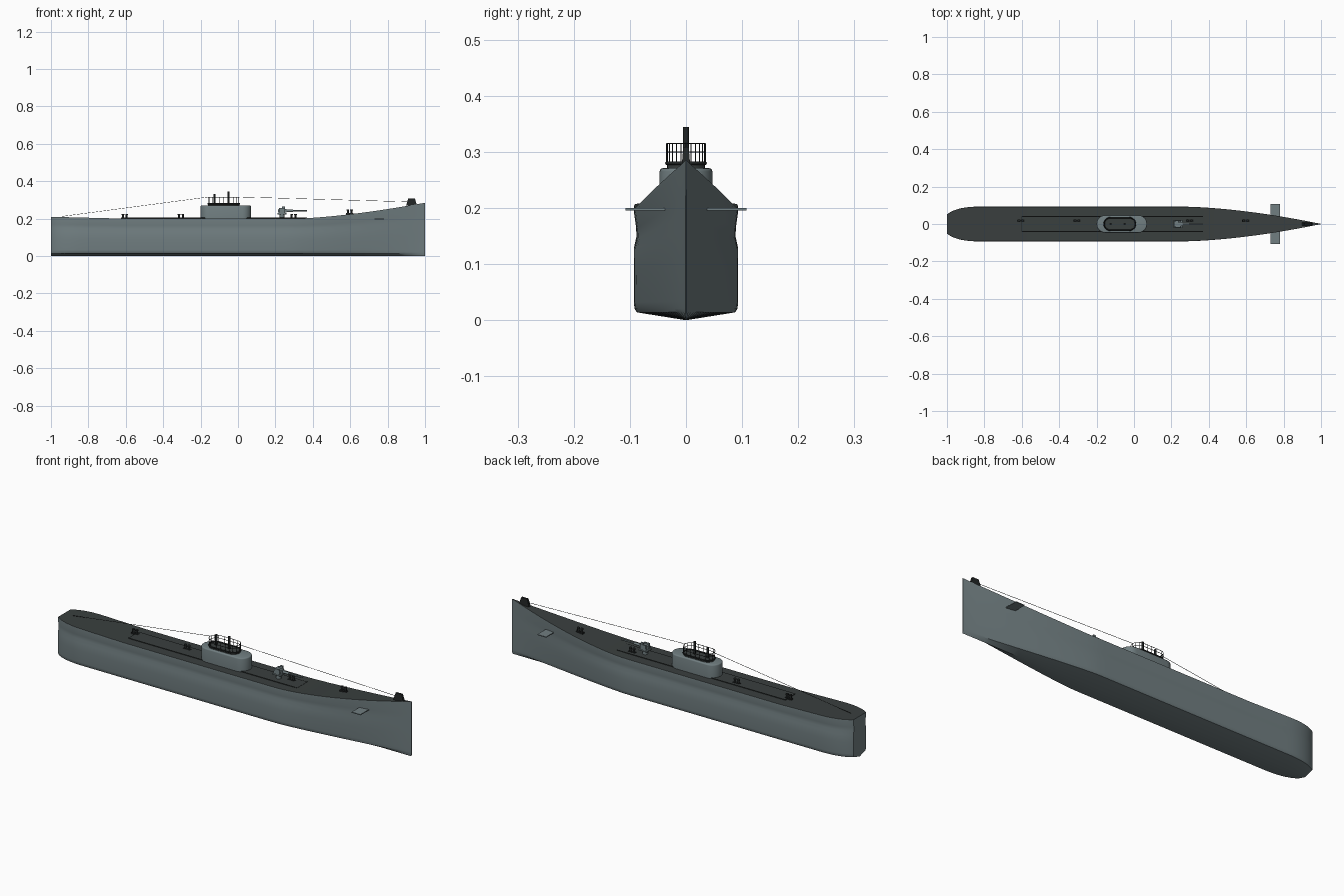
import bpy, bmesh, math
from mathutils import Vector

if "Cube" in bpy.data.objects:
    bpy.data.objects.remove(bpy.data.objects["Cube"])


def material(name, rgb):
    m = bpy.data.materials.new(name)
    m.use_nodes = True
    m.diffuse_color = (*rgb, 1)
    m.node_tree.nodes["Principled BSDF"].inputs["Base Color"].default_value = (*rgb, 1)
    return m


GREY = material("hull grey", (0.165, 0.21, 0.22))
DECK = material("deck dark grey", (0.042, 0.05, 0.049))
BLACK = material("fitting black", (0.015, 0.018, 0.018))


def finish(name, bm, *mats, smooth=True):
    bmesh.ops.recalc_face_normals(bm, faces=bm.faces)
    me = bpy.data.meshes.new(name)
    bm.to_mesh(me)
    bm.free()
    ob = bpy.data.objects.new(name, me)
    bpy.context.collection.objects.link(ob)
    for m in mats:
        me.materials.append(m)
    if smooth:
        bpy.ops.object.select_all(action="DESELECT")
        ob.select_set(True)
        bpy.context.view_layer.objects.active = ob
        bpy.ops.object.shade_smooth_by_angle(angle=math.radians(35))
    return ob


def box(name, centre, size, mat, top=1.0, bevel=0):
    bm = bmesh.new()
    bmesh.ops.create_cube(bm, size=1)
    for v in bm.verts:
        k = top if v.co.z > 0 else 1
        v.co = Vector((v.co.x * size[0] * k, v.co.y * size[1] * k, v.co.z * size[2])) + Vector(centre)
    if bevel:
        bmesh.ops.bevel(bm, geom=bm.edges[:], offset=bevel, segments=2, affect="EDGES")
    return finish(name, bm, mat)


def rod(name, a, b, r, mat, sides=12):
    a, b = Vector(a), Vector(b)
    bm = bmesh.new()
    bmesh.ops.create_cone(bm, cap_ends=True, segments=sides, radius1=r, radius2=r, depth=(b - a).length)
    turn = (b - a).to_track_quat("Z", "Y")
    for v in bm.verts:
        v.co = turn @ v.co + (a + b) / 2
    return finish(name, bm, mat)


def stadium(x0, x1, r, n=12):
    """Outline with straight sides and round ends."""
    pts = []
    for cx, start in ((x1 - r, -90), (x0 + r, 90)):
        for i in range(n + 1):
            a = math.radians(start + 180 * i / n)
            pts.append((cx + r * math.cos(a), r * math.sin(a)))
    return pts


def slab(name, outline, z0, z1, mat, bevel=0):
    bm = bmesh.new()
    base = bm.faces.new([bm.verts.new((x, y, z0)) for x, y in outline])
    up = bmesh.ops.extrude_face_region(bm, geom=[base])["geom"]
    top = [v for v in up if isinstance(v, bmesh.types.BMVert)]
    bmesh.ops.translate(bm, verts=top, vec=(0, 0, z1 - z0))
    if bevel:
        edges = [e for e in bm.edges if all(v in top for v in e.verts)]
        bmesh.ops.bevel(bm, geom=edges, offset=bevel, segments=3, affect="EDGES", profile=0.5)
    return finish(name, bm, mat)


def tube(name, pts, r, mat, cyclic=True):
    cu = bpy.data.curves.new(name, "CURVE")
    cu.dimensions = "3D"
    cu.bevel_depth = r
    cu.bevel_resolution = 1
    sp = cu.splines.new("POLY")
    sp.points.add(len(pts) - 1)
    for p, co in zip(sp.points, pts):
        p.co = (*co, 1)
    sp.use_cyclic_u = cyclic
    ob = bpy.data.objects.new(name, cu)
    bpy.context.collection.objects.link(ob)
    cu.materials.append(mat)
    return ob


# Hull lines: deck height and half width along the length
def sheer(x):
    if x > 0.3:
        return 0.2 + 0.085 * ((x - 0.3) / 0.7) ** 1.5
    return 0.2 + 0.01 * max(0, (-0.6 - x) / 0.4)


def beam(x):
    if x > 0.25:
        return max(0.001, 0.093 * (1 - ((x - 0.25) / 0.75) ** 1.7))
    u = max(0, (-0.82 - x) / 0.18)
    return 0.093 * math.sqrt(1 - 0.7 * u ** 2.5)


# Hull: lofted sections, with a shallow keel and a slight waist above the tanks
SECTION = [(0, 0), (0.94, 0.07), (0.985, 0.1), (1, 0.16), (1, 0.45), (0.995, 0.64),
           (0.95, 0.73), (0.955, 0.82), (1, 0.97), (0.99, 1)]
stations = [-1 + 0.18 * (1 - math.cos(math.pi / 2 * i / 10)) for i in range(11)]
stations += [-0.82 + 1.82 * i / 50 for i in range(1, 51)]
bm = bmesh.new()
rings = []
for x in stations:
    fine = max(0, (x - 0.3) / 0.7)
    half = []
    for w, h in SECTION:
        taper = 1 - 0.4 * fine * (1 - h)
        z = h * 0.2 + (sheer(x) - 0.2) * h ** 2
        half.append((x, beam(x) * w * taper, z))
    full = half + [(a, -b, c) for a, b, c in reversed(half[1:])]
    rings.append([bm.verts.new(p) for p in full])
deck_at = len(SECTION) - 1
for a, b in zip(rings, rings[1:]):
    for i in range(len(a)):
        j = (i + 1) % len(a)
        f = bm.faces.new((a[i], a[j], b[j], b[i]))
        f.material_index = 1 if i == deck_at else 0
bm.faces.new(rings[0])
bm.faces.new(rings[-1])
finish("hull", bm, GREY, DECK)

# Raised walkway on the deck
box("deck_walkway", (-0.115, 0, 0.201), (0.97, 0.08, 0.006), DECK)
for s, side in ((1, "left"), (-1, "right")):
    rod(f"walkway_edge_{side}", (-0.6, s * 0.04, 0.203), (0.37, s * 0.04, 0.203), 0.002, BLACK, 6)
rod("walkway_edge_aft", (-0.6, -0.04, 0.203), (-0.6, 0.04, 0.203), 0.002, BLACK, 6)

# Conning tower and bridge
slab("conning_tower", stadium(-0.2, 0.07, 0.047), 0.198, 0.271, GREY, 0.006)
slab("bridge_base", stadium(-0.16, 0.008, 0.034), 0.268, 0.279, DECK)
rim = stadium(-0.16, 0.008, 0.034)
tube("bridge_rim", [(x, y, 0.28) for x, y in rim], 0.0035, BLACK)
for z in (0.3, 0.315):
    tube("bridge_rail", [(x, y, z) for x, y in rim], 0.0012, BLACK)
for x, y in rim[::2]:
    rod("rail_post", (x, y, 0.278), (x, y, 0.315), 0.0012, BLACK, 6)
for i in (1, 2, 3):
    for s in (1, -1):
        x = -0.126 + 0.1 * i / 4
        rod("rail_post", (x, s * 0.034, 0.278), (x, s * 0.034, 0.315), 0.0012, BLACK, 6)

# Periscopes
for x, z in ((-0.125, 0.333), (-0.05, 0.344)):
    rod("periscope", (x, 0, 0.27), (x, 0, z), 0.0055, BLACK)

# Deck gun
rod("gun_pedestal", (0.235, 0, 0.2), (0.235, 0, 0.226), 0.013, GREY, 16)
box("gun_platform", (0.235, 0, 0.227), (0.05, 0.044, 0.008), GREY, bevel=0.002)
for s in (1, -1):
    box("gun_cheek", (0.235, s * 0.015, 0.242), (0.035, 0.008, 0.028), GREY, 0.85)
box("gun_breech", (0.238, 0, 0.242), (0.05, 0.02, 0.02), GREY, bevel=0.003)
box("gun_sight", (0.243, 0.012, 0.26), (0.014, 0.01, 0.01), GREY)
rod("gun_barrel", (0.24, 0, 0.242), (0.37, 0, 0.242), 0.004, GREY)
rod("gun_sleeve", (0.24, 0, 0.242), (0.295, 0, 0.242), 0.0065, GREY)

# Mooring bollards in pairs
for x in (-0.605, -0.305, 0.297, 0.597):
    z, y = sheer(x), 0.018
    box("bollard_base", (x, y, z + 0.002), (0.04, 0.014, 0.008), BLACK)
    for dx in (-0.01, 0.01):
        rod("bollard_post", (x + dx, y, z), (x + dx, y, z + 0.024), 0.0055, BLACK)
        rod("bollard_cap", (x + dx, y, z + 0.019), (x + dx, y, z + 0.025), 0.0075, BLACK)

# Bow planes
for s, side in ((1, "left"), (-1, "right")):
    box(f"bow_plane_{side}", (0.755, s * 0.066, 0.198), (0.05, 0.084, 0.004), GREY)

# Bow fairing and aerial wires
box("bow_fairing", (0.928, 0, 0.29), (0.058, 0.016, 0.038), BLACK, 0.6)
WIRE = 0.001
tube("forward_aerial", [(0.92, 0, 0.29), (0.005, 0, 0.316)], WIRE, BLACK, False)
tube("aft_aerial", [(-0.158, 0, 0.316), (-0.95, 0, 0.211)], WIRE, BLACK, False)
